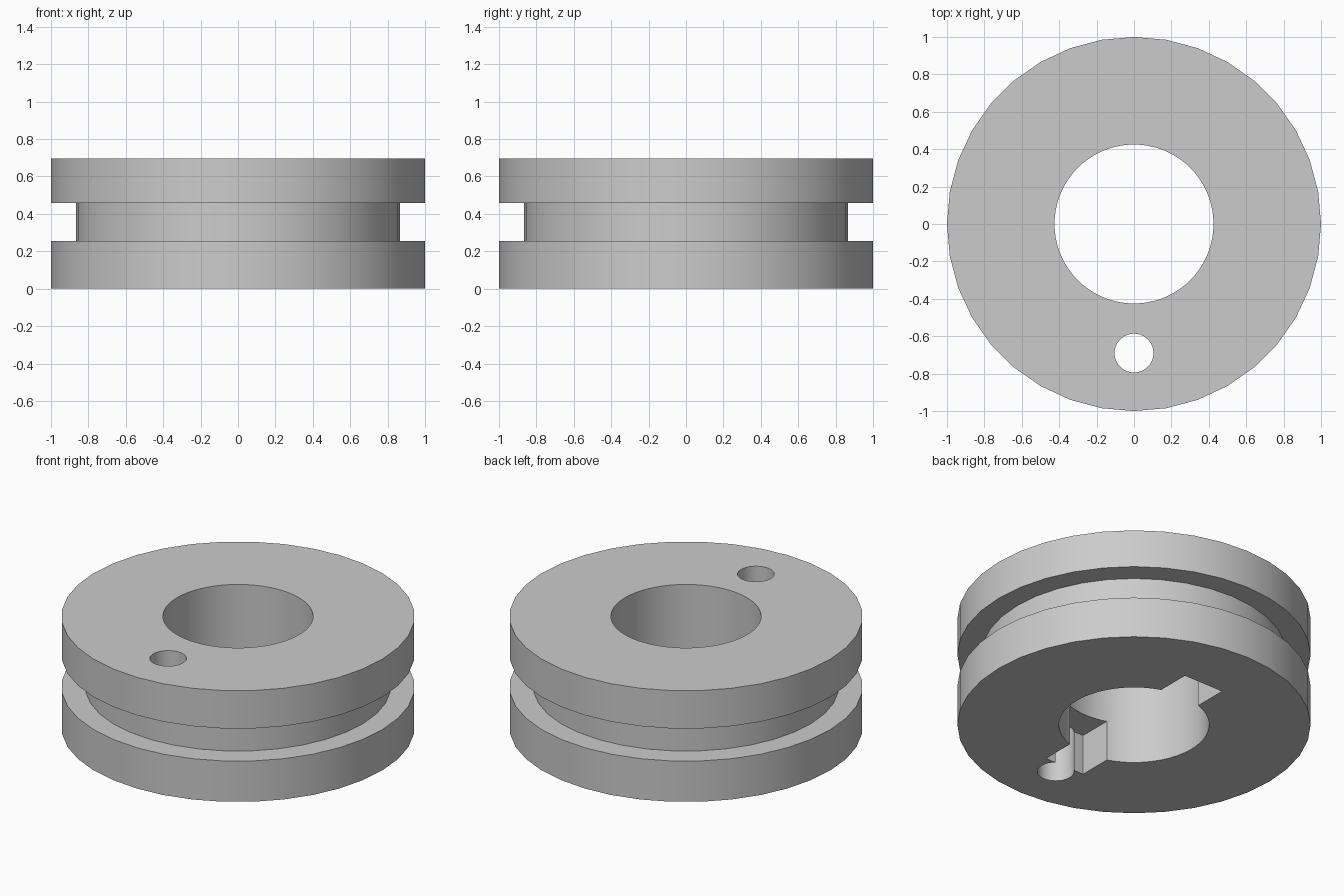
import bpy
import bmesh
import math
from mathutils import Matrix

if "Cube" in bpy.data.objects:
    bpy.data.objects.remove(bpy.data.objects["Cube"], do_unlink=True)

HEIGHT, SHELF_LOW, SHELF_HIGH = 0.695, 0.255, 0.458
RIM_R, CORE_R = 1.0, 0.865

grey = bpy.data.materials.new("plain grey")
grey.use_nodes = True
colour = (0.6, 0.6, 0.6, 1)
grey.diffuse_color = colour
grey.node_tree.nodes["Principled BSDF"].inputs["Base Color"].default_value = colour


def add_object(name, bm):
    bmesh.ops.recalc_face_normals(bm, faces=bm.faces)
    mesh = bpy.data.meshes.new(name)
    bm.to_mesh(mesh)
    bm.free()
    mesh.materials.append(grey)
    obj = bpy.data.objects.new(name, mesh)
    bpy.context.collection.objects.link(obj)
    return obj


def lathe(name, profile, sides):
    """Solid of revolution from (radius, z) points, capped at both ends."""
    bm = bmesh.new()
    rings = []
    for r, z in profile:
        rings.append([bm.verts.new((r * math.cos(math.tau * i / sides),
                                    r * math.sin(math.tau * i / sides), z))
                      for i in range(sides)])
    for a, b in zip(rings, rings[1:]):
        for i in range(sides):
            j = (i + 1) % sides
            bm.faces.new((a[i], a[j], b[j], b[i]))
    bm.faces.new(rings[0][::-1])
    bm.faces.new(rings[-1])
    return add_object(name, bm)


def cylinder_cutter(name, radius, y, sides):
    obj = lathe(name, [(radius, -0.1), (radius, HEIGHT + 0.1)], sides)
    obj.data.transform(Matrix.Translation((0, y, 0)))
    return obj


def box_cutter(name, half_x, half_y, z0, z1):
    bm = bmesh.new()
    size = Matrix.Diagonal((2 * half_x, 2 * half_y, z1 - z0, 1))
    bmesh.ops.create_cube(bm, size=1,
                          matrix=Matrix.Translation((0, 0, (z0 + z1) / 2)) @ size)
    return add_object(name, bm)


# Two flanges joined by a recessed core
wheel = lathe("grooved_wheel", [
    (RIM_R, 0), (RIM_R, SHELF_LOW), (CORE_R, SHELF_LOW),
    (CORE_R, SHELF_HIGH), (RIM_R, SHELF_HIGH), (RIM_R, HEIGHT)], 36)

# Centre bore, pin hole near the front, and drive slot across the underside
cutters = [
    cylinder_cutter("bore_cutter", 0.425, 0, 72),
    cylinder_cutter("pin_hole_cutter", 0.104, -0.69, 36),
    box_cutter("slot_cutter", 0.137, 0.612, -0.1, 0.252),
]

bpy.ops.object.select_all(action="DESELECT")
bpy.context.view_layer.objects.active = wheel
wheel.select_set(True)
for cutter in cutters:
    cutter.hide_render = True
    cut = wheel.modifiers.new(cutter.name, "BOOLEAN")
    cut.operation = "DIFFERENCE"
    cut.solver = "EXACT"
    cut.object = cutter
    bpy.ops.object.modifier_apply(modifier=cut.name)
for cutter in cutters:
    bpy.data.objects.remove(cutter, do_unlink=True)

# Rounded walls shade smooth, rims stay crisp
bpy.ops.object.shade_smooth_by_angle(angle=math.radians(30))
